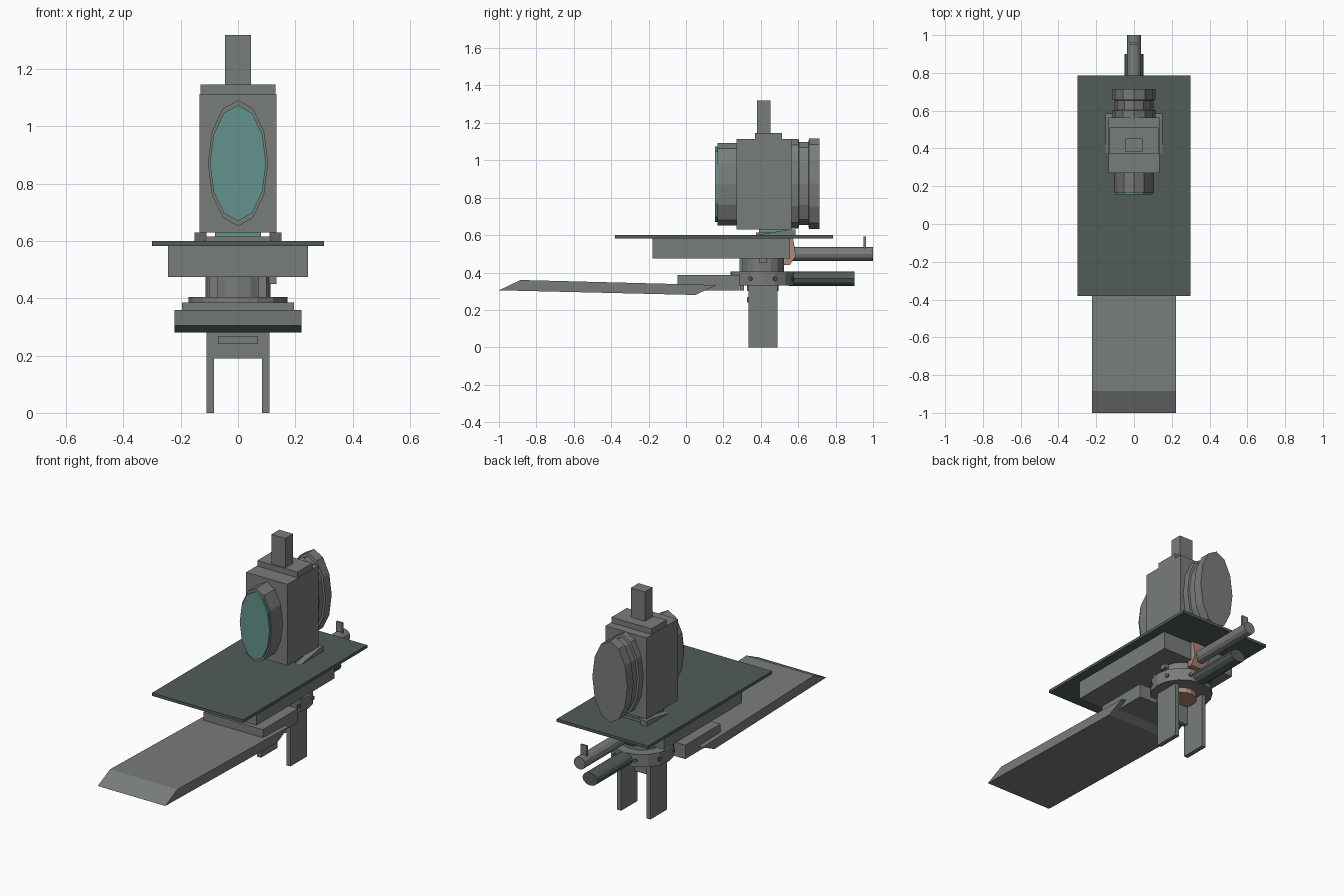
import bpy, bmesh, math
from mathutils import Matrix, Vector

if "Cube" in bpy.data.objects:
    bpy.data.objects.remove(bpy.data.objects["Cube"])


def mat(name, rgb):
    m = bpy.data.materials.new(name)
    m.diffuse_color = (*rgb, 1)
    m.use_nodes = True
    m.node_tree.nodes["Principled BSDF"].inputs["Base Color"].default_value = m.diffuse_color
    return m


GREY = mat("steel_grey", (0.19, 0.205, 0.195))
DARK = mat("dark_grey_green", (0.085, 0.108, 0.102))
TEAL = mat("teal_glass", (0.125, 0.29, 0.265))
BROWN = mat("copper_brown", (0.43, 0.25, 0.18))


def finish(name, bm, m):
    bmesh.ops.recalc_face_normals(bm, faces=bm.faces)
    me = bpy.data.meshes.new(name)
    bm.to_mesh(me)
    bm.free()
    me.materials.append(m)
    ob = bpy.data.objects.new(name, me)
    bpy.context.collection.objects.link(ob)
    return ob


def box(name, x, y, z, m=GREY):
    """Box from (min, max) ranges."""
    bm = bmesh.new()
    bmesh.ops.create_cube(bm, size=1)
    for v in bm.verts:
        v.co = [r[0] + (c + 0.5) * (r[1] - r[0]) for c, r in zip(v.co, (x, y, z))]
    return finish(name, bm, m)


def side_profile(name, pts, x, m=GREY):
    """Extrude a (y, z) outline between two x values."""
    bm = bmesh.new()
    f = bm.faces.new([bm.verts.new((x[0], a, b)) for a, b in pts])
    r = bmesh.ops.extrude_face_region(bm, geom=[f])
    for v in r["geom"]:
        if isinstance(v, bmesh.types.BMVert):
            v.co.x = x[1]
    return finish(name, bm, m)


def lathe_y(name, rings, cz, m=GREY, n=12, cx=0.0):
    """Stacked elliptical rings (y, rx, rz) along y, closed at the ends."""
    bm = bmesh.new()
    loops = []
    for y, rx, rz in rings:
        loops.append([bm.verts.new((cx + rx * math.sin(2 * math.pi * i / n), y,
                                    cz + rz * math.cos(2 * math.pi * i / n))) for i in range(n)])
    for a, b in zip(loops, loops[1:]):
        for i in range(n):
            j = (i + 1) % n
            bm.faces.new((a[i], a[j], b[j], b[i]))
    bm.faces.new(loops[0])
    bm.faces.new(loops[-1])
    return finish(name, bm, m)


def cyl_z(name, r, z, m=GREY, n=16, cx=0.0, cy=0.41):
    bm = bmesh.new()
    bmesh.ops.create_cone(bm, cap_ends=True, segments=n, radius1=r, radius2=r, depth=z[1] - z[0],
                          matrix=Matrix.Translation((cx, cy, sum(z) / 2)))
    return finish(name, bm, m)


# Table and the box below it
box("table_plate", (-0.30, 0.30), (-0.38, 0.785), (0.583, 0.60), DARK)
box("under_table_box", (-0.245, 0.245), (-0.178, 0.555), (0.475, 0.583))

# Pivot column, ring and hub
cyl_z("pivot_column", 0.113, (0.40, 0.476))
cyl_z("pivot_ring", 0.172, (0.33, 0.405))
cyl_z("pivot_hub", 0.085, (0.30, 0.335), BROWN)
box("column_knob", (0.10, 0.135), (0.39, 0.43), (0.45, 0.476))
for i in range(8):
    a = math.pi / 4 * i + math.pi / 8
    bm = bmesh.new()
    bmesh.ops.create_cone(bm, cap_ends=True, segments=8, radius1=0.012, radius2=0.012, depth=0.012,
                          matrix=Matrix.Translation((0.172 * math.cos(a), 0.41 + 0.172 * math.sin(a), 0.367))
                          @ Vector((math.cos(a), math.sin(a), 0)).to_track_quat('Z', 'Y').to_matrix().to_4x4())
    finish("ring_screw", bm, DARK)

# Legs, cross bar and clamps, mirrored left and right
for s in (-1, 1):
    box("leg", sorted((s * 0.083, s * 0.11)), (0.335, 0.49), (0, 0.335))
    box("clamp_front", sorted((s * 0.07, s * 0.10)), (0.285, 0.305), (0.405, 0.476))
    box("lower_clamp_pin", sorted((s * 0.05, s * 0.08)), (0.29, 0.31), (0.305, 0.335))
    # Wedges under the head
    side_profile("head_wedge", [(0.375, 0.60), (0.585, 0.60), (0.585, 0.63), (0.55, 0.63)],
                 (s * 0.11, s * 0.152))
box("leg_cross_bar", (-0.083, 0.083), (0.335, 0.365), (0.19, 0.33))
box("cross_bar_plate", (-0.07, 0.07), (0.326, 0.335), (0.24, 0.268))

# Forward arm and its mount
box("arm_mount", (-0.195, 0.195), (-0.045, 0.285), (0.303, 0.386))
side_profile("forward_arm", [(-1.0, 0.305), (-0.885, 0.36), (0.163, 0.333), (0.05, 0.28)],
             (-0.222, 0.222))

# Rear handles
lathe_y("upper_handle", [(0.55, 0.038, 0.037), (1.0, 0.038, 0.037)], 0.50)
lathe_y("lower_handle", [(0.55, 0.05, 0.038), (0.90, 0.05, 0.038)], 0.367, DARK)
box("handle_pin", (-0.02, 0.02), (0.95, 0.962), (0.53, 0.592))
side_profile("handle_bracket", [(0.525, 0.44), (0.555, 0.44), (0.588, 0.49), (0.572, 0.584), (0.53, 0.584)],
             (-0.05, 0.05), BROWN)

# Head: pedestal, body, cap, mast
box("head_pedestal", (-0.115, 0.115), (0.375, 0.56), (0.598, 0.615))
box("pedestal_glass", (-0.08, 0.08), (0.39, 0.55), (0.615, 0.632), TEAL)
box("head_body", (-0.135, 0.135), (0.27, 0.563), (0.63, 1.113))
box("head_cap", (-0.131, 0.131), (0.37, 0.512), (1.11, 1.146))
box("head_mast", (-0.046, 0.046), (0.38, 0.452), (1.14, 1.32))

# Oval front lens and rear stepped drum
lathe_y("front_lens_housing", [(0.275, 0.105, 0.22), (0.168, 0.105, 0.22)], 0.872)
lathe_y("front_glass", [(0.17, 0.098, 0.202), (0.156, 0.098, 0.202)], 0.872, TEAL)
lathe_y("rear_drum", [(0.555, 0.115, 0.24), (0.602, 0.115, 0.24), (0.604, 0.103, 0.222),
                      (0.655, 0.103, 0.222), (0.657, 0.115, 0.242), (0.715, 0.115, 0.242)], 0.875)
